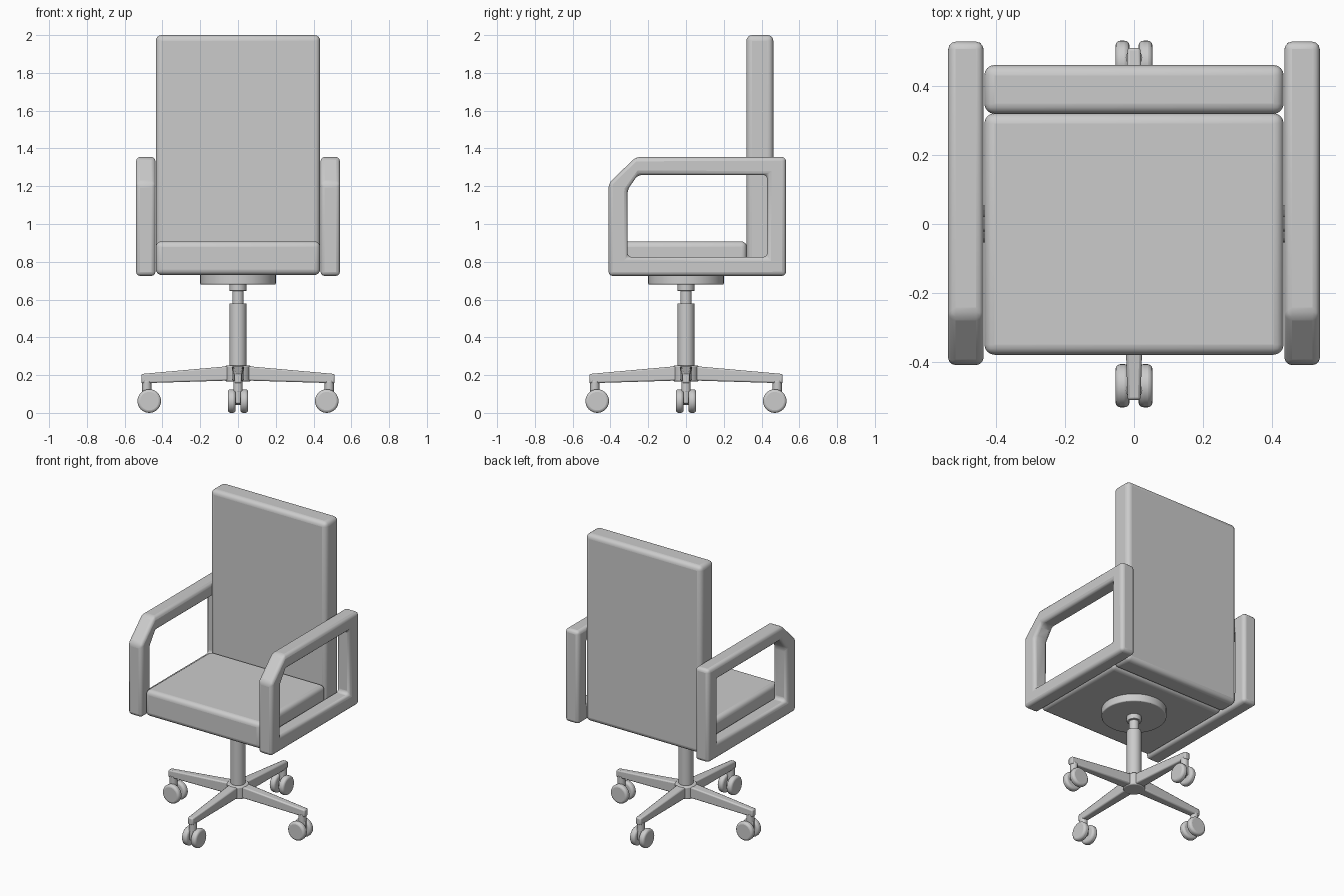
import bpy, bmesh, math
from mathutils import Matrix, Vector

if "Cube" in bpy.data.objects:
    bpy.data.objects.remove(bpy.data.objects["Cube"])


def finish(bm, name, bevel=0.0, segments=3, rot=0.0):
    bmesh.ops.recalc_face_normals(bm, faces=bm.faces)
    me = bpy.data.meshes.new(name)
    bm.to_mesh(me)
    bm.free()
    ob = bpy.data.objects.new(name, me)
    bpy.context.collection.objects.link(ob)
    ob.rotation_euler.z = rot
    if bevel:
        mod = ob.modifiers.new("soft_edges", 'BEVEL')
        mod.width = bevel
        mod.segments = segments
        mod.limit_method = 'ANGLE'
        mod.angle_limit = math.radians(30)
    bpy.ops.object.select_all(action='DESELECT')
    ob.select_set(True)
    bpy.context.view_layer.objects.active = ob
    bpy.ops.object.shade_smooth_by_angle(angle=math.radians(35))
    return ob


def box(name, lo, hi, bevel=0.0, segments=3, rot=0.0):
    lo, hi = Vector(lo), Vector(hi)
    bm = bmesh.new()
    bmesh.ops.create_cube(bm, size=1, matrix=Matrix.Translation((lo + hi) / 2)
                          @ Matrix.Diagonal((*(hi - lo), 1)))
    return finish(bm, name, bevel, segments, rot)


def cylinder(name, center, r, depth, bevel=0.0, axis='Z', rot=0.0, sides=32):
    bm = bmesh.new()
    m = Matrix.Translation(center)
    if axis == 'Y':
        m = m @ Matrix.Rotation(math.pi / 2, 4, 'X')
    bmesh.ops.create_cone(bm, cap_ends=True, segments=sides, radius1=r,
                          radius2=r, depth=depth, matrix=m)
    return finish(bm, name, bevel, 3, rot)


def arm_frame(name, x0, x1):
    # closed loop frame: outer and inner (y, z) outlines
    outer = [(-.41, .725), (-.41, 1.215), (-.265, 1.355), (.53, 1.355), (.53, .725)]
    inner = [(-.31, .825), (-.31, 1.18), (-.255, 1.26), (.43, 1.26), (.43, .825)]
    bm = bmesh.new()
    rings = [[bm.verts.new((x, y, z)) for y, z in outline]
             for x, outline in ((x0, outer), (x1, outer), (x1, inner), (x0, inner))]
    for a, b in zip(rings, rings[1:] + rings[:1]):
        for i in range(5):
            j = (i + 1) % 5
            bm.faces.new((a[i], a[j], b[j], b[i]))
    return finish(bm, name, .022)


def leg(name, rot):
    # tapered spoke running out along +x
    bm = bmesh.new()
    ends = [[bm.verts.new((x, s * w, z)) for s, z in
             ((-1, z0), (1, z0), (1, z1), (-1, z1))]
            for x, w, z0, z1 in ((.02, .034, .172, .25), (.512, .019, .157, .206))]
    bm.faces.new(ends[0])
    bm.faces.new(ends[1])
    for i in range(4):
        j = (i + 1) % 4
        bm.faces.new((ends[0][i], ends[0][j], ends[1][j], ends[1][i]))
    return finish(bm, name, .008, 2, rot)


# cushions
box("seat", (-.435, -.38, .73), (.435, .322, .908), .03, 4)
box("backrest", (-.435, .32, .73), (.435, .462, 2.0), .03, 4)

# armrests
for side, x0, x1 in (("left", -.54, -.437), ("right", .437, .54)):
    arm_frame(side + "_armrest", x0, x1)

# centre column
cylinder("seat_plate", (0, 0, .71), .20, .06, .006, sides=48)
cylinder("column_collar", (0, 0, .665), .045, .04, .004)
cylinder("piston", (0, 0, .61), .03, .10)
cylinder("column", (0, 0, .40), .045, .36, .004)
cylinder("hub", (0, 0, .208), .067, .085, .008)

# four legs with twin-wheel casters
for i in range(4):
    a = i * math.pi / 2
    leg(f"leg_{i}", a)
    cylinder(f"caster_stem_{i}", (.483, 0, .14), .024, .06, .003, rot=a, sides=20)
    box(f"caster_fork_{i}", (.46, -.013, .05), (.506, .013, .125), .006, 2, a)
    cylinder(f"caster_axle_{i}", (.47, 0, .063), .02, .06, axis='Y', rot=a, sides=20)
    for s in (-1, 1):
        cylinder(f"wheel_{i}_{'a' if s < 0 else 'b'}", (.47, s * .0335, .0625),
                 .0625, .041, .014, 'Y', a)
